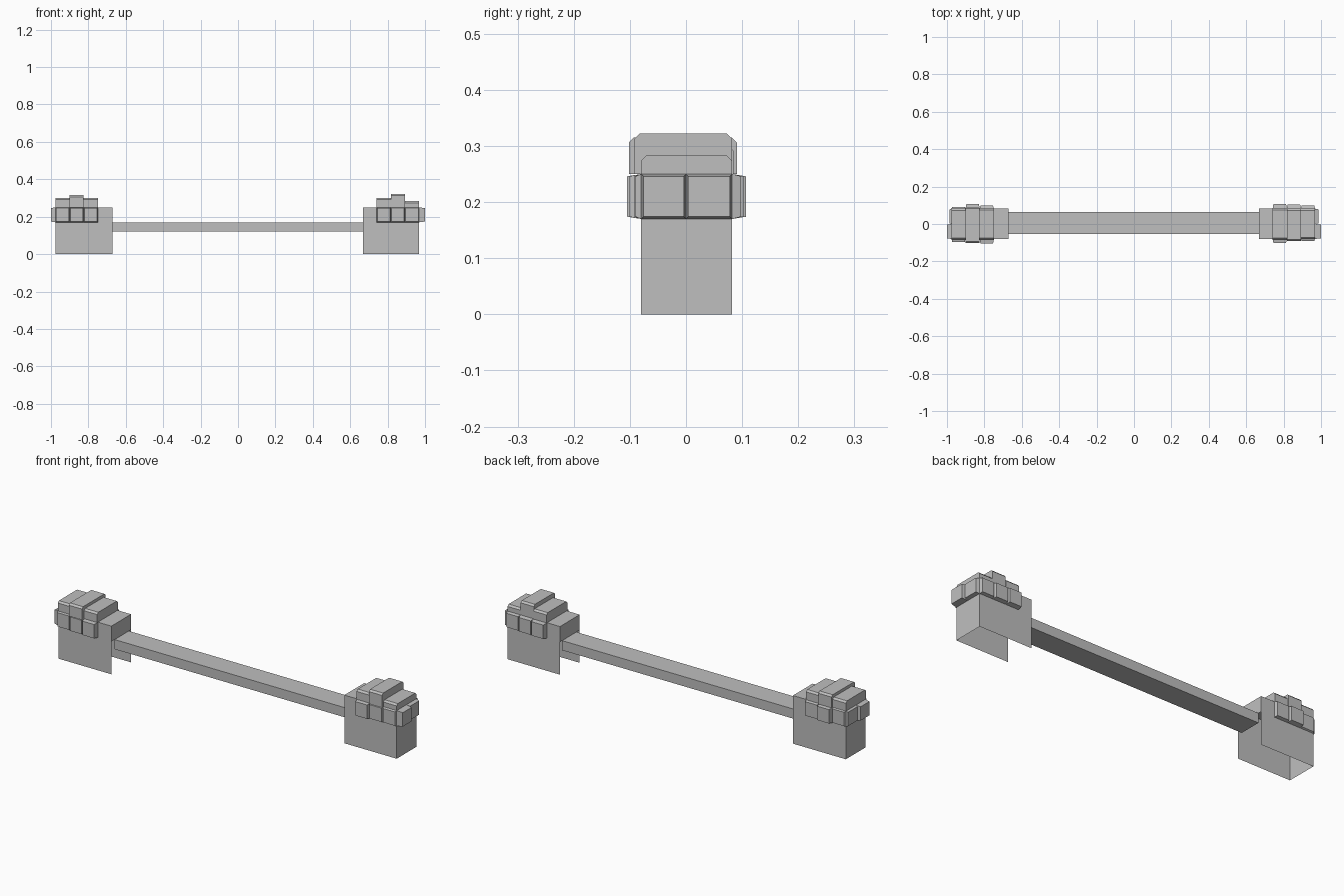
import bpy
import bmesh
from mathutils import Vector

cube = bpy.data.objects.get("Cube")
if cube:
    bpy.data.objects.remove(cube, do_unlink=True)

stone = bpy.data.materials.new("stone_grey")
stone.use_nodes = True
colour = (0.52, 0.52, 0.52, 1)
stone.diffuse_color = colour
stone.node_tree.nodes["Principled BSDF"].inputs["Base Color"].default_value = colour


def finish(name, bm):
    mesh = bpy.data.meshes.new(name)
    bm.to_mesh(mesh)
    bm.free()
    mesh.materials.append(stone)
    obj = bpy.data.objects.new(name, mesh)
    bpy.context.collection.objects.link(obj)
    return obj


def add_box(bm, x, y, z, omit=(), taper=None, inset=0.004):
    """Box from ranges; omit faces by normal, or shrink the face along taper."""
    ranges = [sorted(r) for r in (x, y, z)]
    centre = Vector([(a + b) / 2 for a, b in ranges])
    size = Vector([b - a for a, b in ranges])
    verts = bmesh.ops.create_cube(bm, size=1)["verts"]
    for v in verts:
        unit = v.co.copy()
        v.co = centre + unit * size
        if taper and unit.dot(Vector(taper)) > 0:
            for i in range(3):
                if not taper[i]:
                    v.co[i] -= inset if unit[i] > 0 else -inset
    bm.normal_update()
    faces = {f for v in verts for f in v.link_faces}
    gone = [f for f in faces if any(f.normal.dot(Vector(d)) > 0.9 for d in omit)]
    bmesh.ops.delete(bm, geom=gone, context='FACES')


def box(name, x, y, z, **options):
    bm = bmesh.new()
    add_box(bm, x, y, z, **options)
    return finish(name, bm)


def slab(name, x, y, top, bottom=0.25, cut=0.009):
    """Cap stone with chamfered upper corners, extruded along x."""
    y0, y1 = y
    profile = [(y0, bottom), (y1, bottom), (y1, top - cut), (y1 - cut, top),
               (y0 + cut, top), (y0, top - cut)]
    bm = bmesh.new()
    face = bm.faces.new([bm.verts.new((x[0], a, b)) for a, b in profile])
    out = bmesh.ops.extrude_face_region(bm, geom=[face])["geom"]
    for v in out:
        if isinstance(v, bmesh.types.BMVert):
            v.co.x = x[1]
    bmesh.ops.recalc_face_normals(bm, faces=bm.faces)
    return finish(name, bm)


LOW, HIGH = 0.17, 0.25          # stone course heights
BACK, FRONT = 0.082, -0.08      # post depth

# Cross beam
box("beam", (-0.672, 0.667), (-0.053, 0.064), (0.12, LOW))

# Per end: outer x, inner x, then (front y, back y, slab front, slab back, slab top)
# for each stone column from the outer end inwards
ends = {
    "right": (-0.976, -0.672, [(-0.095, 0.09, -0.085, 0.082, 0.30),
                               (-0.10, 0.107, -0.102, 0.091, 0.315),
                               (-0.105, 0.098, -0.085, 0.085, 0.30)]),
    "left": (0.968, 0.667, [(-0.09, 0.098, -0.08, 0.082, 0.283),
                            (-0.092, 0.103, -0.092, 0.082, 0.322),
                            (-0.102, 0.107, -0.085, 0.085, 0.30)]),
}

for side, (outer, inner, columns) in ends.items():
    out = 1 if outer > 0 else -1

    # Hollow post, open underneath and below the beam on the inner end
    bm = bmesh.new()
    add_box(bm, (outer, inner), (FRONT, BACK), (0, LOW),
            omit=[(0, 0, 1), (0, 0, -1), (-out, 0, 0)])
    add_box(bm, (outer, inner), (FRONT, BACK), (LOW, HIGH), omit=[(0, 0, -1)])
    bmesh.ops.remove_doubles(bm, verts=bm.verts, dist=0.0001)
    finish(side + "_post", bm)

    # Side stones and cap stones, column by column
    width = 0.0755
    for n, (front, back, cap_front, cap_back, top) in enumerate(columns, 1):
        x = sorted((outer - out * width * (n - 1), outer - out * width * n))
        box(f"{side}_front_stone_{n}", x, (front, FRONT), (LOW, HIGH), taper=(0, -1, 0))
        box(f"{side}_back_stone_{n}", x, (BACK, back), (LOW, HIGH), taper=(0, 1, 0))
        slab(f"{side}_cap_stone_{n}", x, (cap_front, cap_back), top)

    # Pair of stones on the outer end
    box(side + "_end_stone_front", (outer, out), (FRONT, 0), (LOW, HIGH),
        taper=(out, 0, 0))
    box(side + "_end_stone_back", (outer, out * 0.987), (0, BACK), (LOW, HIGH),
        taper=(out, 0, 0))
